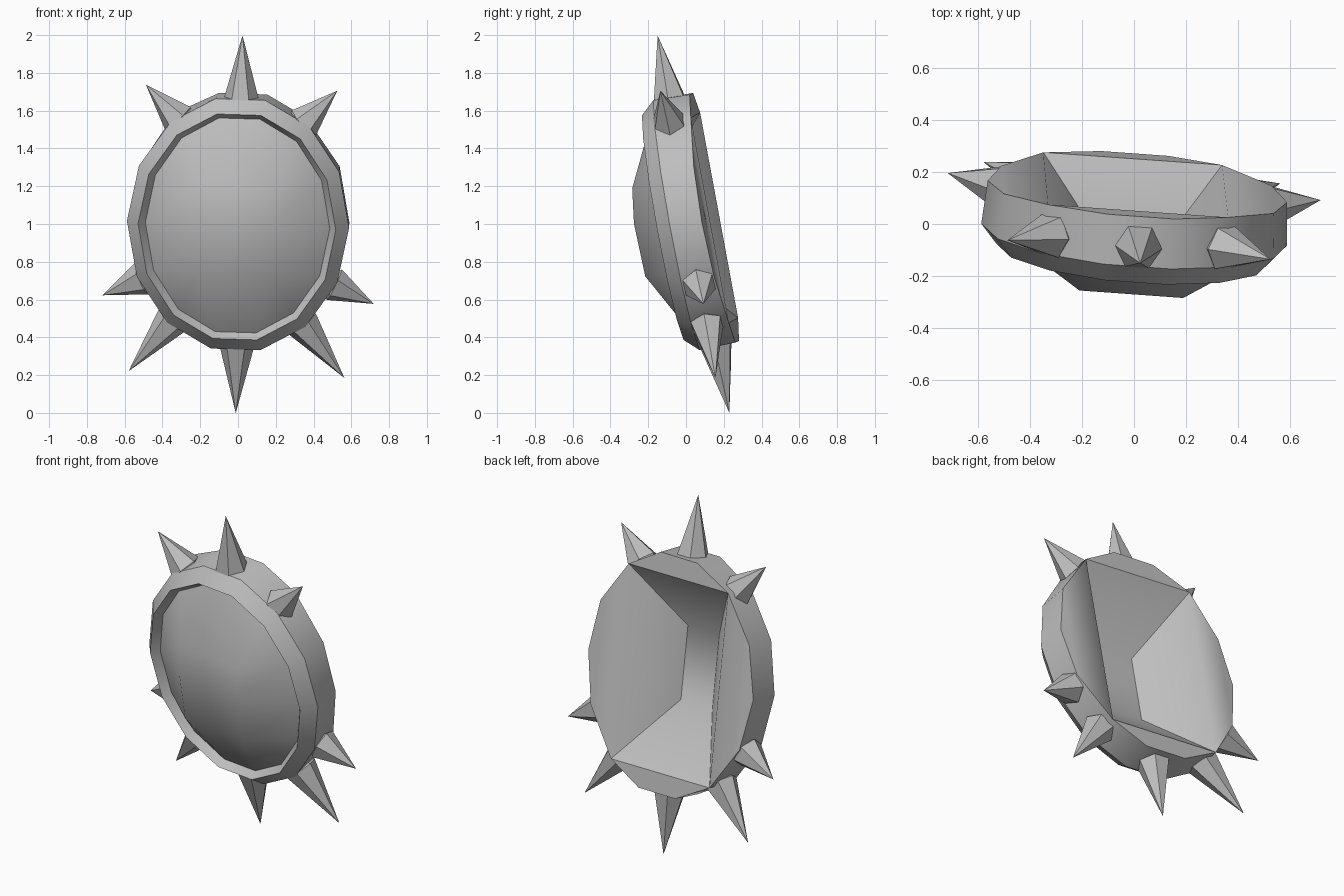
import bpy, bmesh, math
from mathutils import Vector, Matrix

if "Cube" in bpy.data.objects:
    bpy.data.objects.remove(bpy.data.objects["Cube"])

# Single stone-grey material
grey = bpy.data.materials.new("stone_grey")
grey.diffuse_color = (0.52, 0.52, 0.52, 1)
grey.use_nodes = True
grey.node_tree.nodes["Principled BSDF"].inputs["Base Color"].default_value = grey.diffuse_color

# Leaning frame: local x = right, -y = front depth, z = up along the disc
up = Vector((0.018, -0.182, 0.983)).normalized()
right = Vector((1, -0.072, -0.033))
right = (right - up * right.dot(up)).normalized()
back = up.cross(right)
frame = Matrix((right, back, up)).transposed().to_4x4()
frame.translation = (0.015, 0.15, 1.033)
SIDES = 14


def finish(name, bm, angle, soft=()):
    """Turn a bmesh into an object, smooth below the given angle."""
    bmesh.ops.recalc_face_normals(bm, faces=bm.faces[:])
    for f in bm.faces:
        f.smooth = True
    for e in bm.edges:
        e.smooth = e in soft or (len(e.link_faces) == 2 and
                                 e.calc_face_angle(0) < math.radians(angle))
    mesh = bpy.data.meshes.new(name)
    bm.to_mesh(mesh)
    bm.free()
    mesh.materials.append(grey)
    obj = bpy.data.objects.new(name, mesh)
    obj.matrix_world = frame
    bpy.context.collection.objects.link(obj)
    return obj


def ring(bm, a, b, depth):
    """Fourteen-sided elliptical ring with a flat top and bottom."""
    verts = []
    for k in range(SIDES):
        t = (k + 0.5) * 2 * math.pi / SIDES
        verts.append(bm.verts.new((a * math.sin(t), -depth, b * math.cos(t))))
    return verts


def bridge(bm, r0, r1):
    for k in range(SIDES):
        j = (k + 1) % SIDES
        bm.faces.new((r0[k], r0[j], r1[j], r1[k]))


# Shell: back rim, outer wall, bevelled lip, inner wall
bm = bmesh.new()
sections = [(0.578, 0.685, 0.0), (0.59, 0.69, 0.195), (0.525, 0.62, 0.27),
            (0.49, 0.59, 0.225)]
rings = [ring(bm, *s) for s in sections]
for r0, r1 in zip(rings, rings[1:]):
    bridge(bm, r0, r1)

# Front dome: facets rising to a tall plate folded along its middle
plate = [bm.verts.new((x, -d, z)) for x, z, d in
         ((0.2, 0.235, 0.385), (0.2, 0.05, 0.41), (0.2, -0.235, 0.402),
          (-0.2, -0.235, 0.402), (-0.2, 0.05, 0.41), (-0.2, 0.235, 0.385))]
inner = rings[-1]
target = [0, 0, 0, 1, 2, 2, 2, 3, 3, 3, 4, 5, 5, 5]  # plate corner for each rim point
for k in range(SIDES):
    j = (k + 1) % SIDES
    a, b = plate[target[k]], plate[target[j]]
    bm.faces.new((inner[k], inner[j], b) if a is b else (inner[k], inner[j], b, a))
bm.faces.new((plate[0], plate[1], plate[4], plate[5]))
bm.faces.new((plate[1], plate[2], plate[3], plate[4]))

# Back rim dips forward slightly at both sides
rim = rings[0]
for k, dip in ((2, 0.018), (3, 0.025), (4, 0.018)):
    for i in (k, k + 7):
        rim[i].co.y = -dip

# Back: four caps around a tapered rectangular hollow
corners = [rim[i] for i in (1, 5, 8, 12)]
for v, x, z in zip(corners, (0.338, 0.335, -0.355, -0.357), (0.55, -0.555, -0.55, 0.555)):
    v.co.x, v.co.z = x, z
for ids in ((12, 13, 0, 1), (1, 2, 3, 4, 5), (5, 6, 7, 8), (8, 9, 10, 11, 12)):
    bm.faces.new([rim[i] for i in ids])
floor = [bm.verts.new((sx * 0.11, -0.28, sz * 0.21))
         for sx, sz in ((1, 1), (1, -1), (-1, -1), (-1, 1))]
for i in range(4):
    j = (i + 1) % 4
    bm.faces.new((corners[i], corners[j], floor[j], floor[i]))
bm.faces.new(floor)
soft = [bm.edges.get(pair) for pair in
        ((corners[0], corners[1]), (corners[2], corners[3]),
         (floor[1], floor[2]), (floor[3], floor[0]))]
finish("shell", bm, 38, soft)


# Spikes: six-sided cones with a narrower sunk foot
def spike(name, base, tip, depth=0.12, tip_depth=0.12, sink=0.07):
    p, q = Vector((base[0], -depth, base[1])), Vector((tip[0], -tip_depth, tip[1]))
    d = (q - p).normalized()
    side = Vector((0, 1, 0)).cross(d).normalized()
    across = d.cross(side)
    bm = bmesh.new()

    def hexagon(center, r):
        return [bm.verts.new(center + r * (math.cos(t) * side + math.sin(t) * across))
                for t in (i * math.pi / 3 for i in range(6))]
    foot, wide = hexagon(p - d * sink, 0.055), hexagon(p, 0.092)
    apex = bm.verts.new(q)
    bm.faces.new(foot)
    for i in range(6):
        j = (i + 1) % 6
        bm.faces.new((foot[i], foot[j], wide[j], wide[i]))
        bm.faces.new((wide[i], wide[j], apex))
    finish(name, bm, 10)


spike("top_spike", (0, 0.665), (0, 1.004), 0.12, 0.12)
spike("bottom_spike", (0, -0.67), (0, -1.032), 0.115, 0.11)
for sx, label in ((-1, "left"), (1, "right")):
    for part, (bx, bz), (tx, tz), depth, tip_depth, sink in (
            ("upper", (0.335, 0.545), (0.508, 0.722), 0.12, 0.12, 0.07),
            ("middle", (0.51, -0.325), (0.72, -0.425), 0.105, 0.085, 0.03),
            ("lower", (0.345, -0.54), (0.573, -0.825), 0.115, 0.105, 0.03)):
        spike(f"{label}_{part}_spike", (sx * bx, bz), (sx * tx, tz), depth, tip_depth, sink)
